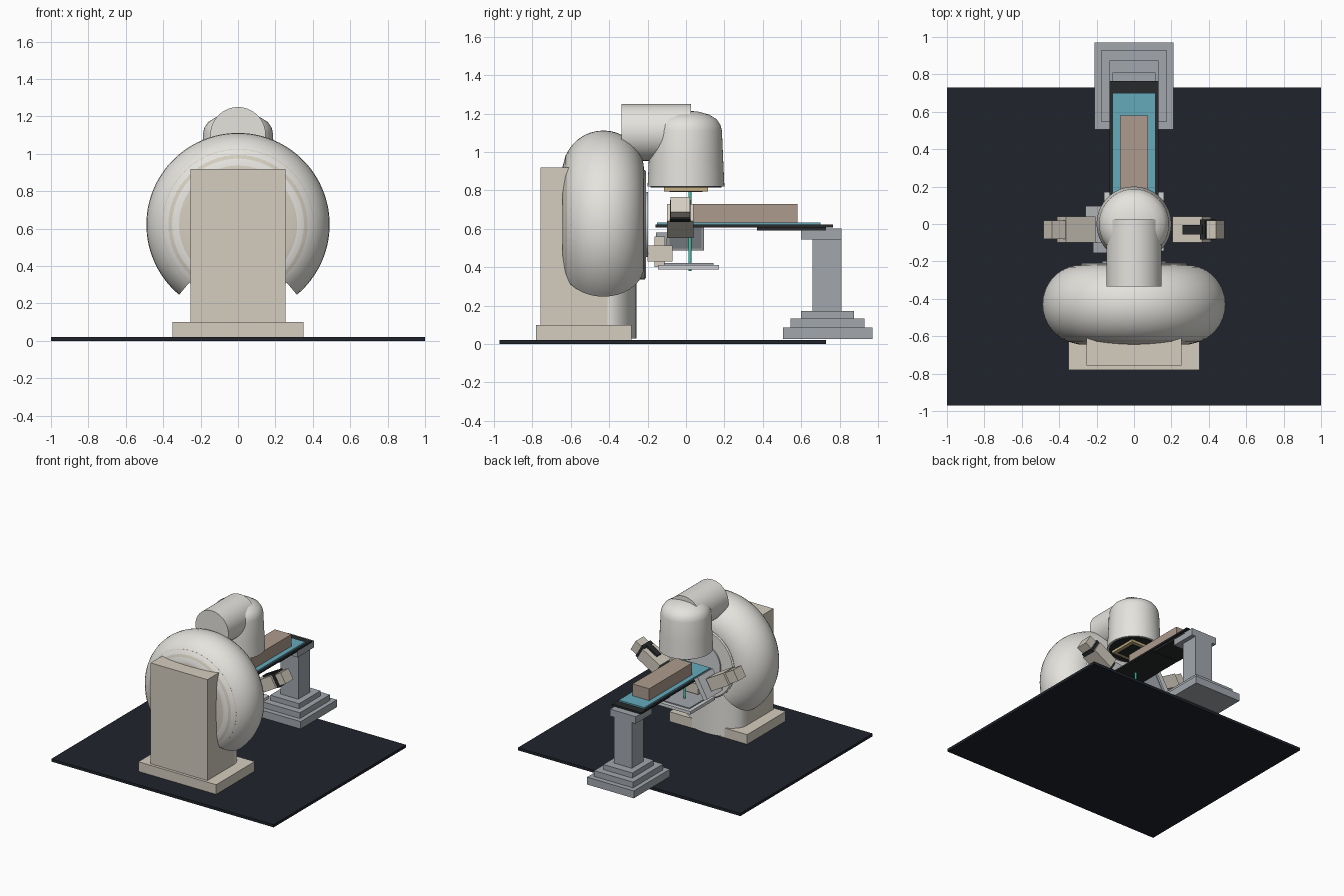
import bpy, bmesh
from math import radians, cos, sin, pi
from mathutils import Matrix

if "Cube" in bpy.data.objects:
    bpy.data.objects.remove(bpy.data.objects["Cube"])


def material(name, col):
    m = bpy.data.materials.new(name)
    m.diffuse_color = (*col, 1)
    m.use_nodes = True
    m.node_tree.nodes["Principled BSDF"].inputs["Base Color"].default_value = m.diffuse_color
    return m


SHELL = material("shell", (0.78, 0.77, 0.73))
BEIGE = material("beige", (0.66, 0.61, 0.52))
STEEL = material("steel", (0.36, 0.39, 0.42))
PALE = material("pale", (0.62, 0.64, 0.66))
DARK = material("dark", (0.02, 0.023, 0.025))
FLOOR = material("floor", (0.014, 0.017, 0.024))
BLUE = material("blue", (0.13, 0.40, 0.50))
BROWN = material("brown", (0.42, 0.33, 0.27))
GOLD = material("gold", (0.55, 0.43, 0.22))
BEAM = material("beam", (0.05, 0.60, 0.42))


def finish(bm, name, mat, smooth=False):
    bmesh.ops.recalc_face_normals(bm, faces=bm.faces)
    me = bpy.data.meshes.new(name)
    bm.to_mesh(me)
    bm.free()
    ob = bpy.data.objects.new(name, me)
    bpy.context.collection.objects.link(ob)
    me.materials.append(mat)
    if smooth:
        bpy.ops.object.select_all(action='DESELECT')
        ob.select_set(True)
        bpy.context.view_layer.objects.active = ob
        bpy.ops.object.shade_smooth_by_angle(angle=radians(35))
    return ob


def box(name, x, y, z, mat):
    """Box from (min, max) ranges."""
    bm = bmesh.new()
    bmesh.ops.create_cube(bm, size=1)
    for v in bm.verts:
        v.co = [(a + b) / 2 + c * (b - a) for (a, b), c in zip((x, y, z), v.co)]
    return finish(bm, name, mat)


def lathe(name, profile, mat, loc=(0, 0, 0), axis='Z', seg=64, scale=(1, 1, 1)):
    """Revolve (radius, height) points about Z or Y, closing the ends."""
    bm = bmesh.new()
    rings = [[bm.verts.new((r * cos(2 * pi * i / seg) * scale[0],
                            r * sin(2 * pi * i / seg) * scale[1], h))
              for i in range(seg)] for r, h in profile]
    for a, b in zip(rings, rings[1:]):
        for i in range(seg):
            j = (i + 1) % seg
            bm.faces.new((a[i], a[j], b[j], b[i]))
    bm.faces.new(rings[0])
    bm.faces.new(rings[-1])
    if axis == 'Y':
        bmesh.ops.rotate(bm, verts=bm.verts, matrix=Matrix.Rotation(-pi / 2, 3, 'X'))
    bmesh.ops.translate(bm, verts=bm.verts, vec=loc)
    return finish(bm, name, mat, True)


def tilted(ob, side, tilt=30, centre=(0.31, -0.03, 0.64)):
    """Move a part built along +x at the origin onto a raised side arm."""
    rot = Matrix.Rotation(radians(-tilt), 4, 'Y')
    ob.data.transform(Matrix.Translation(centre) @ rot)
    if side < 0:
        ob.data.transform(Matrix.Scale(-1, 4, (1, 0, 0)))
        ob.data.flip_normals()
    return ob


# Floor and rear stand
box("floor_plate", (-1, 1), (-0.97, 0.73), (0, 0.022), FLOOR)
box("stand_base", (-0.35, 0.35), (-0.78, -0.285), (0.022, 0.10), BEIGE)
box("stand_body", (-0.255, 0.255), (-0.757, -0.41), (0.10, 0.92), BEIGE)
lathe("stand_front_column", [(1, 0.03), (1, 0.42)], SHELL, (0, -0.41, 0),
      scale=(0.255, 0.152, 1))

# C-shaped gantry ring: circular section swept through 280 degrees
ZC, N, M = 0.622, 84, 36
bm = bmesh.new()
sweep = []
for i in range(N + 1):
    t = radians(-50 + 280 * i / N)
    ring = []
    for k in range(M):
        p = 2 * pi * k / M
        r = 0.28 + 0.21 * cos(p)
        ring.append(bm.verts.new((r * cos(t), -0.43 + 0.212 * sin(p), ZC + r * sin(t))))
    sweep.append(ring)
for a, b in zip(sweep, sweep[1:]):
    for k in range(M):
        j = (k + 1) % M
        bm.faces.new((a[k], a[j], b[j], b[k]))
bm.faces.new(sweep[0])
bm.faces.new(sweep[-1])
finish(bm, "gantry_ring", SHELL, True)

# Rear dome and front covers of the gantry
lathe("gantry_rear_dome", [(0.18, -0.645), (0.30, -0.643), (0.36, -0.627), (0.405, -0.60),
                           (0.405, -0.56)], BEIGE, (0, 0, ZC), 'Y')
lathe("gantry_front_cover", [(0.285, -0.40), (0.285, -0.215), (0.275, -0.208)],
      SHELL, (0, 0, ZC), 'Y')
lathe("gantry_front_hub", [(0.17, -0.25), (0.17, -0.197)], PALE, (0, 0, ZC), 'Y')

# Treatment head carried by the horizontal arm
lathe("head_arm", [(0.148, -0.335), (0.148, 0.025)], SHELL, (0, 0, 1.102), 'Y')
lathe("treatment_head", [(0.20, 0.82), (0.194, 0.95), (0.187, 1.11), (0.18, 1.14),
                         (0.16, 1.17), (0.12, 1.195), (0.06, 1.211), (0.01, 1.214)], SHELL)
lathe("head_underside", [(0.185, 0.815), (0.185, 0.825)], DARK)
box("collimator_frame", (-0.115, 0.115), (-0.115, 0.115), (0.795, 0.82), GOLD)
box("collimator_window", (-0.085, 0.085), (-0.085, 0.085), (0.792, 0.80), DARK)
lathe("beam_line", [(0.008, 0.38), (0.008, 0.80)], BEAM, (0, 0.02, 0), seg=16)

# Couch top, mattress and patient block
box("couch_top", (-0.13, 0.13), (-0.16, 0.765), (0.608, 0.622), DARK)
box("couch_mattress", (-0.115, 0.115), (-0.15, 0.70), (0.622, 0.634), BLUE)
box("patient_block", (-0.075, 0.075), (0.03, 0.58), (0.634, 0.73), BROWN)
box("couch_rail", (-0.115, 0.115), (0.37, 0.73), (0.592, 0.608), DARK)

# Couch pedestal with stepped foot
box("pedestal_top", (-0.115, 0.115), (0.60, 0.81), (0.545, 0.602), STEEL)
box("pedestal_column", (-0.08, 0.08), (0.66, 0.81), (0.16, 0.55), STEEL)
for i, (w, y0, y1, z0, z1) in enumerate([(0.21, 0.505, 0.97, 0.025, 0.085),
                                         (0.175, 0.545, 0.93, 0.085, 0.132),
                                         (0.13, 0.60, 0.875, 0.132, 0.173)]):
    box(f"pedestal_step_{i + 1}", (-w, w), (y0, y1), (z0, z1), STEEL)

# Detector panel under the couch
box("lower_detector", (-0.16, 0.16), (-0.145, 0.172), (0.387, 0.412), PALE)
box("lower_detector_face", (-0.13, 0.13), (-0.115, 0.142), (0.412, 0.421), STEEL)
box("lower_detector_arm", (-0.06, 0.06), (-0.20, -0.07), (0.43, 0.512), BEIGE)
box("lower_detector_post", (-0.04, 0.04), (-0.165, -0.11), (0.40, 0.56), BEIGE)

# Raised imaging arms on both sides
for side, label in ((1, "right"), (-1, "left")):
    tilted(box(f"{label}_arm_body", (-0.09, 0.09), (-0.07, 0.07), (-0.05, 0.05), BEIGE), side)
    tilted(box(f"{label}_arm_end", (0.09, 0.175), (-0.05, 0.05), (-0.045, 0.045), BEIGE), side)

# X-ray tube on the right, flat panel on the left
tilted(box("tube_housing", (-0.02, 0.10), (-0.025, 0.025), (0.04, 0.065), DARK), 1)
tilted(box("tube_collar", (0.085, 0.115), (-0.054, 0.054), (-0.055, 0.06), DARK), 1)
tilted(box("tube_nose", (-0.11, -0.09), (-0.05, 0.05), (-0.035, 0.035), DARK), 1)
tilted(box("side_panel", (-0.15, -0.11), (-0.07, 0.125), (-0.09, 0.09), PALE), -1)
tilted(box("side_panel_face", (-0.156, -0.15), (-0.055, 0.11), (-0.075, 0.075), STEEL), -1)
box("side_panel_bracket", (-0.22, -0.13), (-0.155, -0.10), (0.48, 0.58), STEEL)
